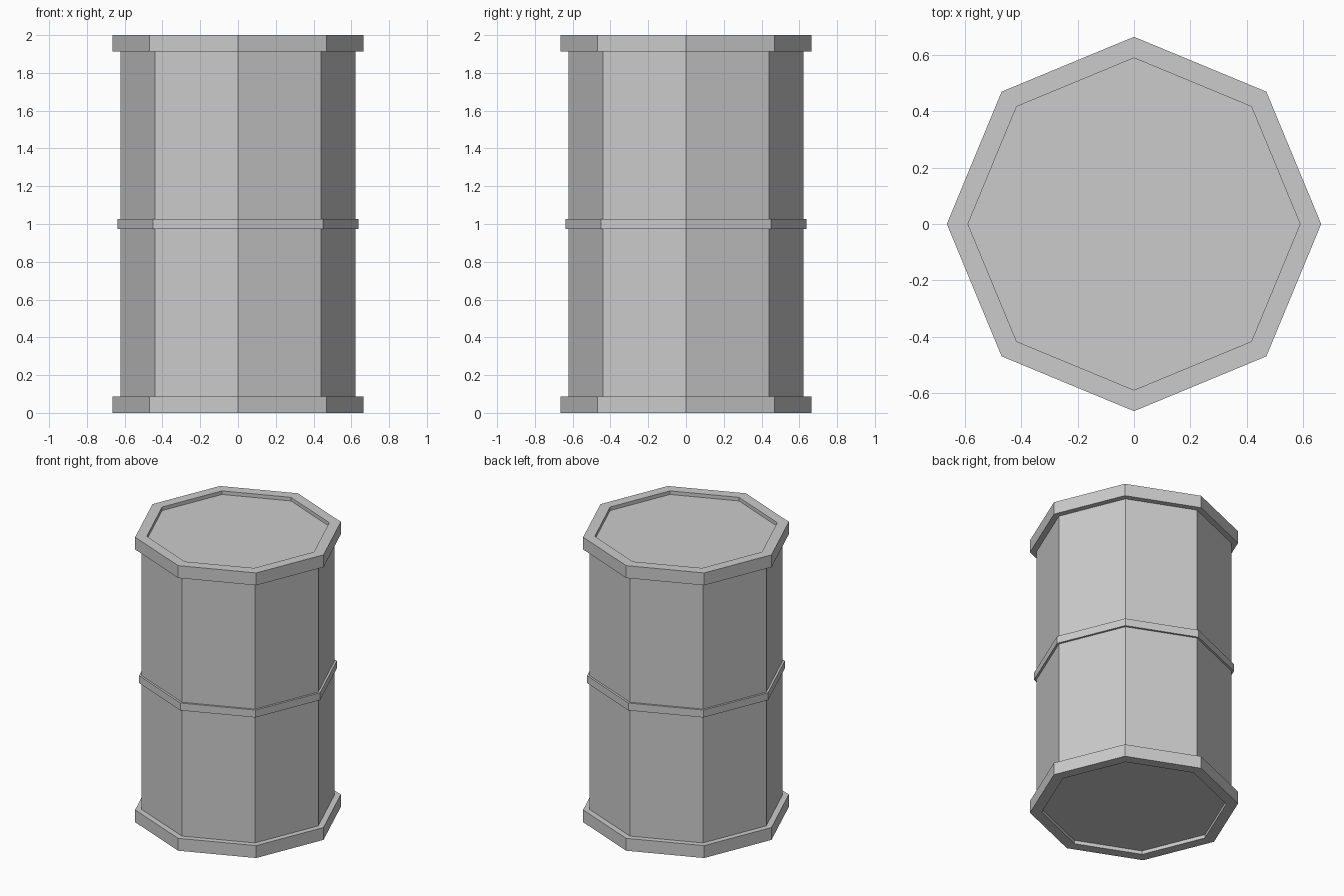
import bpy, bmesh
from math import cos, sin, tau

if "Cube" in bpy.data.objects:
    bpy.data.objects.remove(bpy.data.objects["Cube"])

SIDES = 8


def lathe(name, profile):
    """Revolve a (radius, z) profile into a flat-sided closed solid with capped ends."""
    bm = bmesh.new()
    rings = [[bm.verts.new((r * cos(tau * i / SIDES), r * sin(tau * i / SIDES), z))
              for i in range(SIDES)] for r, z in profile]
    for lower, upper in zip(rings, rings[1:]):
        for i in range(SIDES):
            j = (i + 1) % SIDES
            bm.faces.new((lower[i], lower[j], upper[j], upper[i]))
    bm.faces.new(rings[0][::-1])
    bm.faces.new(rings[-1])
    bmesh.ops.recalc_face_normals(bm, faces=bm.faces)
    mesh = bpy.data.meshes.new(name)
    bm.to_mesh(mesh)
    bm.free()
    obj = bpy.data.objects.new(name, mesh)
    bpy.context.collection.objects.link(obj)
    return obj


RIM, LID, BODY, BAND = 0.664, 0.589, 0.623, 0.638
RECESS, RIM_H, BAND_H = 0.025, 0.087, 0.026

# Lower half: recessed base, rim, wall, middle band
half = [(LID, RECESS), (LID, 0), (RIM, 0), (RIM, RIM_H), (BODY, RIM_H),
        (BODY, 1 - BAND_H), (BAND, 1 - BAND_H)]

# Whole drum: the lower half mirrored about z = 1
lathe("drum", half + [(r, 2 - z) for r, z in reversed(half)])
